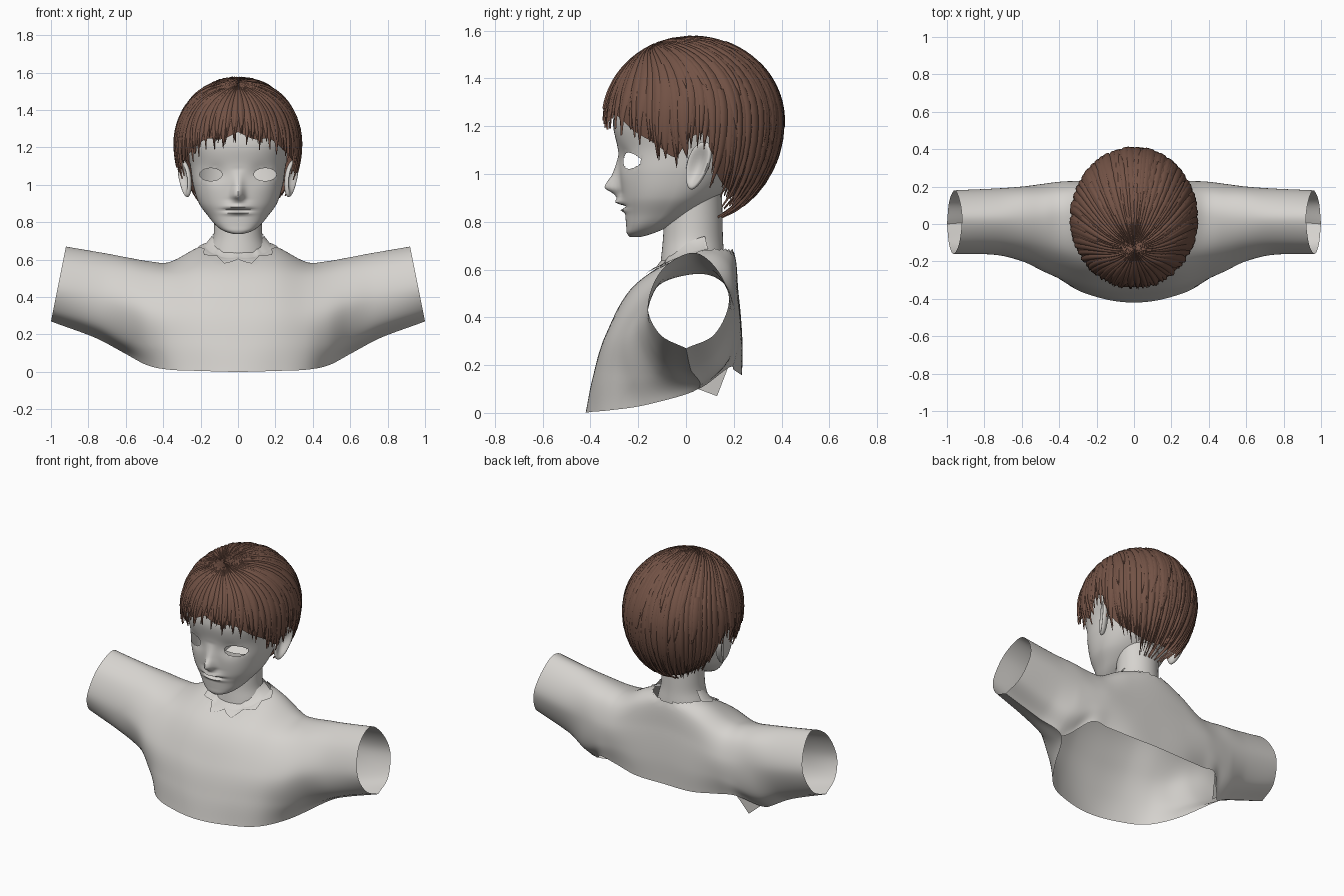
import bpy, bmesh, math, random
from mathutils import Vector
from mathutils.bvhtree import BVHTree

random.seed(4)
cube = bpy.data.objects.get("Cube")
if cube:
    bpy.data.objects.remove(cube, do_unlink=True)


def material(name, rgb):
    m = bpy.data.materials.new(name)
    m.use_nodes = True
    m.diffuse_color = (*rgb, 1)
    m.node_tree.nodes["Principled BSDF"].inputs["Base Color"].default_value = (*rgb, 1)
    return m


GREY = material("pale_grey", (0.67, 0.65, 0.62))
BROWN = material("hair_brown", (0.17, 0.085, 0.06))


def spline(keys, t):
    """Smooth curve through keys (t, value, value...)."""
    t = min(max(t, keys[0][0]), keys[-1][0])
    i = max(k for k in range(len(keys) - 1) if keys[k][0] <= t)

    def val(k):
        return Vector((*keys[k][1:], 0))

    def slope(k):
        a, b = max(k - 1, 0), min(k + 1, len(keys) - 1)
        return (val(b) - val(a)) / (keys[b][0] - keys[a][0])

    h = keys[i + 1][0] - keys[i][0]
    u = (t - keys[i][0]) / h
    s = u * u * (3 - 2 * u)
    return (val(i) * (1 - s) + val(i + 1) * s
            + slope(i) * (h * u * (1 - u) ** 2) - slope(i + 1) * (h * u * u * (1 - u)))


def add_grid(bm, rows, closed=False):
    vs = [[bm.verts.new(p) for p in r] for r in rows]
    n = len(rows[0])
    for a, b in zip(vs, vs[1:]):
        for j in range(n if closed else n - 1):
            k = (j + 1) % n
            bm.faces.new((a[j], a[k], b[k], b[j]))
    return vs


def finish(name, bm, mat, mirror=False, angle=50):
    bmesh.ops.remove_doubles(bm, verts=bm.verts, dist=0.0004)
    bmesh.ops.recalc_face_normals(bm, faces=bm.faces)
    me = bpy.data.meshes.new(name)
    bm.to_mesh(me)
    bm.free()
    me.materials.append(mat)
    ob = bpy.data.objects.new(name, me)
    bpy.context.collection.objects.link(ob)
    if mirror:
        ob.modifiers.new("Mirror", 'MIRROR')
    bpy.ops.object.select_all(action='DESELECT')
    ob.select_set(True)
    bpy.context.view_layer.objects.active = ob
    bpy.ops.object.shade_smooth_by_angle(angle=math.radians(angle))
    return ob


def cut_oval(bm, center, radii, axes, test):
    """Open an oval hole and pull its rim onto a clean oval."""
    def off(p):
        return [(p[a] - c) / r for a, c, r in zip(axes, center, radii)]
    gone = [f for f in bm.faces if test(f.calc_center_median())
            and math.hypot(*off(f.calc_center_median())) < 1]
    rim = {v for f in gone for v in f.verts}
    bmesh.ops.delete(bm, geom=gone, context='FACES')
    for v in rim:
        if v.is_valid:
            o = off(v.co)
            d = max(math.hypot(*o), 0.01)
            for a, c, r, q in zip(axes, center, radii, o):
                v.co[a] = c + r * q / d


# Shirt: sections (y, z) from front hem over the shoulder to back hem, by x
hole_y, hole_rx, hole_ry = 0.04, 0.17, 0.16
sections = [
    (0, -.42, 0, -.39, .15, -.335, .33, -.21, .54, .05, .69, .19, .69, .22, .5, .235, .32, .235, .16),
    (.2, -.39, .005, -.37, .16, -.32, .34, -.19, .545, .05, .665, .18, .63, .22, .47, .235, .3, .23, .16),
    (.37, -.31, .012, -.31, .16, -.28, .33, -.15, .52, .04, .585, .16, .55, .22, .43, .225, .3, .2, .18),
    (.48, -.16, .035, -.23, .15, -.25, .33, -.13, .52, .03, .59, .15, .55, .21, .42, .21, .28, .18, .19),
    (.6, .05, .1, -.12, .17, -.2, .36, -.11, .54, .03, .61, .15, .56, .2, .42, .17, .22, .05, .1),
    (.75, .02, .18, -.12, .25, -.165, .4, -.1, .56, .03, .635, .14, .57, .19, .43, .13, .26, .02, .18),
    (1, 0, .27, -.11, .33, -.16, .45, -.1, .6, .03, .67, .13, .6, .18, .47, .12, .33, 0, .27)]
stations = [(-.2, *sections[1][1:])] + sections
rows = []
for i in range(51):
    X = i / 50
    flat = spline(stations, X)
    keys = [(k, flat[2 * k], flat[2 * k + 1]) for k in range(9)]
    if X > 0.599:
        keys[8] = (8, *keys[0][1:])
    row = []
    for j in range(65):
        p = spline(keys, j / 8)
        lean = max(0, X - .37) / .63
        row.append((X * (1 - 0.2 * (p[1] - .27) * lean), p[0], max(p[1], 0)))
    rows.append(row)
bm = bmesh.new()
add_grid(bm, rows)
cut_oval(bm, (0, hole_y), (hole_rx, hole_ry), (0, 1), lambda c: c.z > 0.5)
shirt_tree = BVHTree.FromBMesh(bm)
finish("shirt", bm, GREY, mirror=True)

# Torn flap at the underarm hem
bm = bmesh.new()
add_grid(bm, [[(-.57, .05, .1), (-.54, .13, .07)], [(-.53, .12, .19), (-.48, .18, .2)]])
finish("torn_flap", bm, GREY)

# Neck
neck = [(.6, .165, -.11, .165), (.66, .15, -.103, .16), (.72, .132, -.097, .155),
        (.8, .128, -.092, .153), (.95, .13, -.08, .15)]
rows = []
for i in range(21):
    z = .6 + .35 * i / 20
    w, f, b, _ = spline(neck, z)
    rows.append([(w * math.sin(a), (f + b) / 2 - (b - f) / 2 * math.cos(a), z)
                 for a in (math.tau * j / 48 for j in range(48))])
bm = bmesh.new()
add_grid(bm, rows, closed=True)
finish("neck", bm, GREY)

# Jagged neckline lying over the shirt
rows = [[] for _ in range(6)]
for j in range(49):
    a = math.radians(18 * (j / 4 - 6))
    tooth = 1 - abs((j / 4) % 2 - 1)
    reach = 1.12 + 0.32 * tooth * (1 - abs(a) / 2.6)
    for k in range(6):
        r = 1.03 + (reach - 1.03) * (k - 1) / 4 if k else 0.8
        x, y = hole_rx * r * math.sin(a), hole_y - hole_ry * r * math.cos(a)
        q = max(r, 1.06) / r
        hit = shirt_tree.ray_cast(Vector((abs(x * q), hole_y + (y - hole_y) * q, 1)), Vector((0, 0, -1)))[0]
        z = (hit.z if hit else .62) + (0.01 if k else 0.06)
        rows[k].append((x, y, z))
bm = bmesh.new()
add_grid(bm, rows)
finish("jagged_neckline", bm, GREY)

# Head: level rings of (z, half width, front, widest y, back), with nose and lips
head = [(.736, .02, -.235, -.215, -.19), (.75, .07, -.247, -.19, -.14), (.78, .115, -.25, -.15, -.07),
        (.83, .158, -.255, -.1, .03), (.9, .208, -.268, -.06, .13), (1, .24, -.278, -.03, .23),
        (1.1, .255, -.285, 0, .3), (1.22, .28, -.305, .02, .33), (1.35, .26, -.27, .03, .32),
        (1.45, .17, -.16, .03, .22), (1.5, .03, 0, .03, .06)]
nose = [(.88, 0), (.9, .008), (.922, .04), (.943, .068), (1, .03), (1.08, 0), (1.1, 0)]
lips = [(.82, 0), (.835, 0), (.85, .016), (.864, -.014), (.878, .03), (.9, .014), (.92, 0), (.93, 0)]


def bump(x, width):
    return math.exp(-(x / width) ** 2)


rows = []
for i in range(96):
    z = .736 + .764 * i / 95
    w, f, c, b, _ = spline(head, z)
    n_h, l_h = spline(nose, z)[0], spline(lips, z)[0]
    row = []
    for j in range(200):
        a = math.tau * j / 200
        s, k = math.sin(a), math.cos(a)
        e = 0.83 if k > 0 else 1
        x = w * math.copysign(abs(s) ** e, s)
        if k > 0:
            y = c - (c - f) * k ** e
            y -= n_h * bump(x, .03) + l_h * bump(x, .06)
            y += .016 * bump(abs(x) - .12, .06) * bump(z - 1.06, .05)
        else:
            y = c - (b - c) * k
        row.append((x, y, z))
    rows.append(row)
bm = bmesh.new()
vs = add_grid(bm, rows, closed=True)
bm.faces.new(vs[0])
bm.faces.new(vs[-1])
for side in (-1, 1):
    cut_oval(bm, (side * .145, 1.055), (.06, .034), (0, 2), lambda c: c.y < -.1 and c.x * side > 0)
finish("head", bm, GREY, angle=60)

# Ears: dished ovals flaring outward toward the back
bm = bmesh.new()
bmesh.ops.create_uvsphere(bm, u_segments=32, v_segments=20, radius=1)
for v in bm.verts:
    x, y, z = v.co
    if x > 0:
        x *= 1.6 * (y * y + z * z) - .5
    p = Vector((x * .03, y * .052 * (1 + .2 * z), z * .1))
    y, z = p.y + .3 * p.z, p.z
    v.co = (.285 + p.x * .88 + y * .48, .05 - p.x * .48 + y * .88, 1.035 + z)
finish("ears", bm, GREY, mirror=True)

# Hair: an oval cap with overlapping pointed locks running from the crown
hemline = [(0, 1.24), (15, 1.2), (31, 1.2), (49, 1.13), (64, 1.08), (78, 1.02), (87, 1.1),
           (100, 1.11), (108, .95), (130, .86), (155, .82), (180, .82)]


def hem_angle(phi, shift=0):
    turn = abs(math.degrees(math.remainder(phi, math.tau)))
    dz = spline(hemline, turn)[0] + shift - 1.22
    return math.asin(max(-.97, dz / (.43 if dz < 0 else .36)))


def hair_point(phi, theta, scale):
    d = Vector((math.cos(theta) * math.sin(phi), -math.cos(theta) * math.cos(phi), math.sin(theta)))
    d.y -= .45 * max(0, d.z) ** 3
    d.normalize()
    return Vector((0, .03, 1.22)) + scale * Vector((d.x * .345, d.y * .385, d.z * (.36 if d.z > 0 else .43)))


def add_lock(bm, phi, width, start, end, lift, bend):
    rows = []
    for j in range(17):
        t = j / 16
        half = width * (1 - t ** 4) + .002
        theta = start + (end - start) * t
        rows.append([hair_point(phi + bend * t ** 3 + s * half, theta, lift + .02 * (1 - s * s))
                     for s in (-1, -.5, 0, .5, 1)])
    add_grid(bm, rows)


CROWN = math.radians(88)
bm = bmesh.new()
rows = []
for i in range(25):
    t = i / 24
    rows.append([hair_point(p, CROWN + (hem_angle(p, .045) - CROWN) * t, .968)
                 for p in (math.tau * j / 144 for j in range(144))])
vs = add_grid(bm, rows, closed=True)
bm.faces.new(vs[0])
finish("hair_cap", bm, BROWN)

bm = bmesh.new()
for layer, (count, width) in enumerate(((72, .07), (58, .065))):
    for i in range(count):
        phi = math.tau * (i + .5 * layer) / count + random.uniform(-.02, .02)
        end = hem_angle(phi, random.uniform(-.02, .05))
        add_lock(bm, phi, width * random.uniform(.8, 1.2), CROWN, end,
                 .966 + .009 * layer + random.uniform(0, .008), random.uniform(-.07, .07))
# Shorter layered locks around the sides and back
for i in range(34):
    phi = math.pi + random.uniform(-1.9, 1.9)
    start = random.uniform(.3, 1.2)
    end = max(start - random.uniform(.7, 1.1), hem_angle(phi))
    add_lock(bm, phi, random.uniform(.05, .09), start, end, .982, random.uniform(-.1, .1))
finish("hair_locks", bm, BROWN, angle=60)
